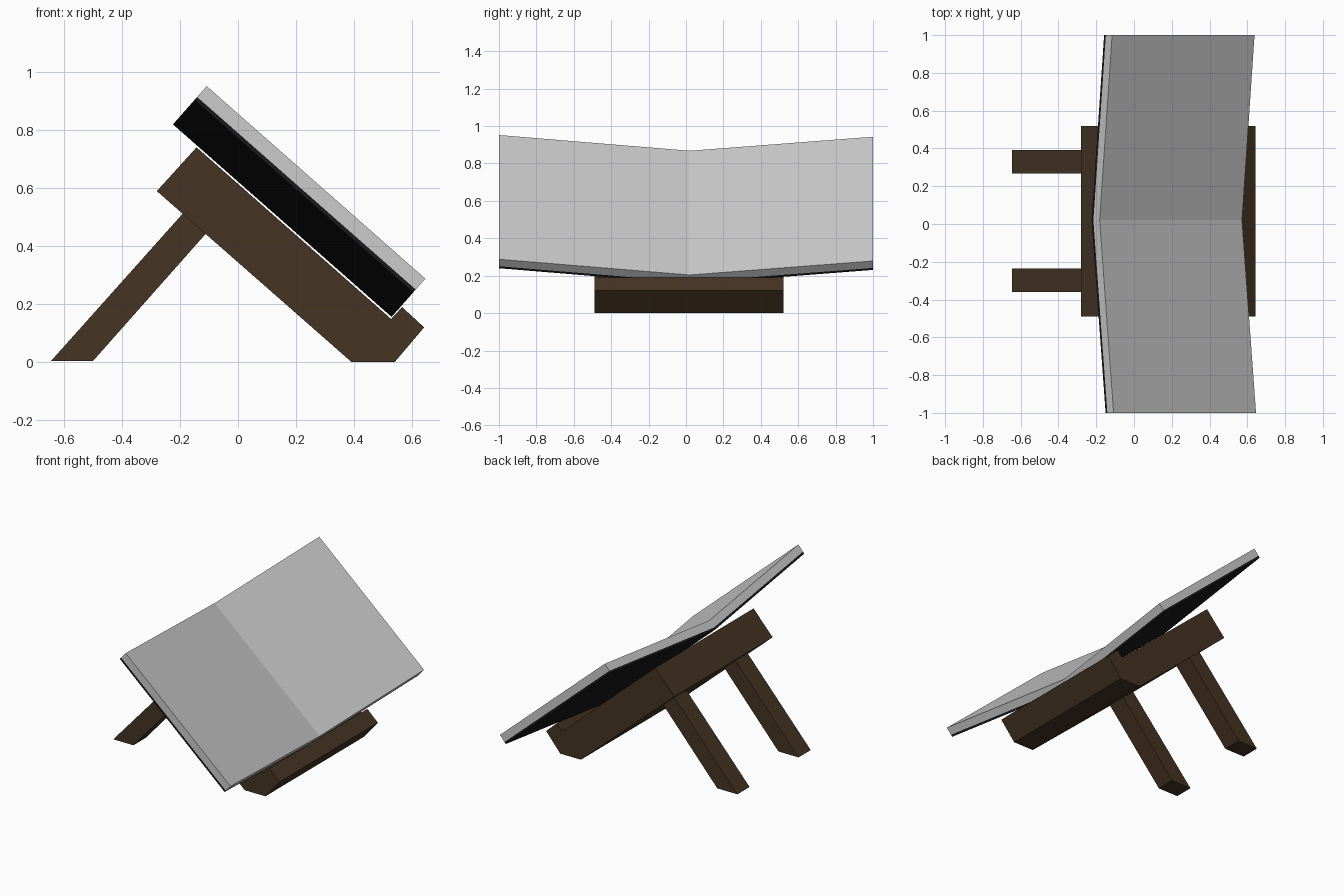
import bpy
from mathutils import Vector

if "Cube" in bpy.data.objects:
    bpy.data.objects.remove(bpy.data.objects["Cube"])

N = Vector((0.661, 0.75))  # normal of the sloping board in the xz plane


def material(name, rgb):
    mat = bpy.data.materials.new(name)
    mat.diffuse_color = (*rgb, 1)
    mat.use_nodes = True
    mat.node_tree.nodes["Principled BSDF"].inputs["Base Color"].default_value = mat.diffuse_color
    return mat


def loft(name, sections, mat=None):
    """Solid through rings given as (y, [(x, z), ...])."""
    n = len(sections[0][1])
    verts = [(x, y, z) for y, ring in sections for x, z in ring]
    faces = [tuple(range(n)), tuple(reversed(range(len(verts) - n, len(verts))))]
    for s in range(len(sections) - 1):
        for i in range(n):
            a, b = s * n + i, s * n + (i + 1) % n
            faces.append((a, a + n, b + n, b))
    mesh = bpy.data.meshes.new(name)
    mesh.from_pydata(verts, [], faces)
    mesh.update()
    obj = bpy.data.objects.new(name, mesh)
    bpy.context.collection.objects.link(obj)
    if mat:
        mesh.materials.append(mat)
    return obj


wood = material("dark_wood", (0.06, 0.034, 0.017))
black = material("black_cover", (0.01, 0.01, 0.01))

# Sloping rest with a lip along its lower edge
rest = [(-0.28, 0.59), (0.392, 0.0), (0.54, 0.0), (0.642, 0.12),
        (0.566, 0.19), (0.528, 0.149), (-0.143, 0.741)]
loft("rest", [(-0.49, rest), (0.52, rest)], wood)

# Two back legs, cut level at the floor
leg = [(-0.645, 0.004), (-0.5, 0.004), (-0.11, 0.444), (-0.19, 0.513)]
for side, y in (("right", -0.36), ("left", 0.268)):
    loft(side + "_leg", [(y, leg), (y + 0.125, leg)], wood)

# Open book: two leaves rising from the central fold
UPPER, LOWER = Vector((-0.182, 0.868)), Vector((0.572, 0.204))


def book_layer(name, top, bottom, mat=None):
    sections = []
    for y, rise in ((-1, 0.112), (0.02, 0), (1, 0.1)):
        ring = [UPPER + N * (rise + top), UPPER + N * (rise + bottom),
                LOWER + N * (rise + bottom), LOWER + N * (rise + top)]
        sections.append((y, ring))
    return loft(name, sections, mat)


book_layer("pages", 0, -0.05)
book_layer("cover", -0.05, -0.064, black)
